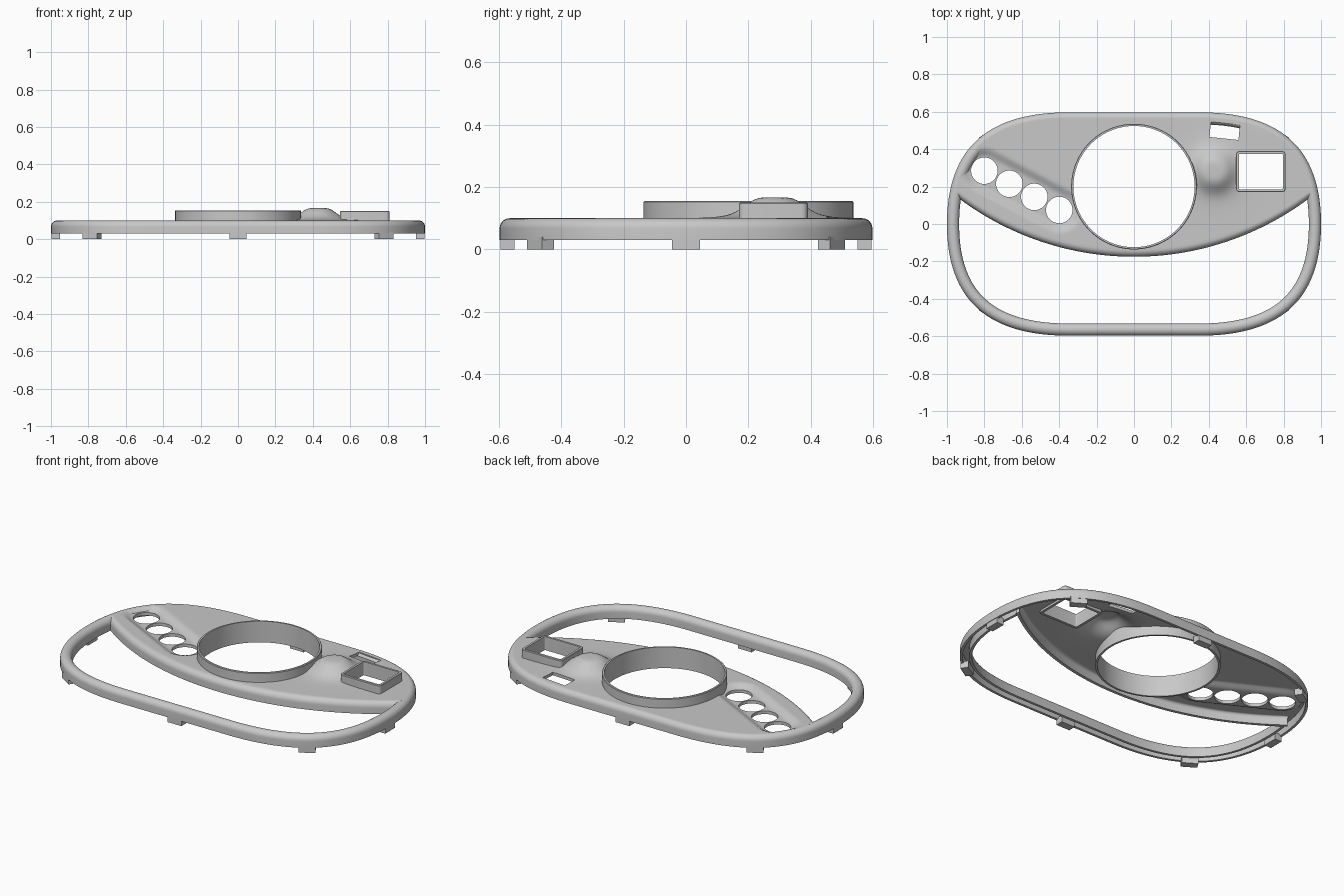
import bpy, bmesh, math
from mathutils import Vector, Matrix
from mathutils.geometry import interpolate_bezier

if "Cube" in bpy.data.objects:
    bpy.data.objects.remove(bpy.data.objects["Cube"])

SHADE = (0.58, 0.58, 0.58, 1)
grey = bpy.data.materials.new("satin grey")
grey.use_nodes = True
grey.diffuse_color = SHADE
grey.node_tree.nodes["Principled BSDF"].inputs["Base Color"].default_value = SHADE

BASE, TOP, RIM = 0.03, 0.1, 0.065
CREST = RIM / 2
DIAL = (0, 0.2)
BUTTONS = [Vector((-0.8 + 0.1335 * i, 0.285 - 0.07 * i)) for i in range(4)]


def add_object(name, bm, closed=True):
    if closed:
        bmesh.ops.recalc_face_normals(bm, faces=bm.faces)
    mesh = bpy.data.meshes.new(name)
    bm.to_mesh(mesh)
    bm.free()
    obj = bpy.data.objects.new(name, mesh)
    bpy.context.collection.objects.link(obj)
    mesh.materials.append(grey)
    return obj


def activate(obj):
    bpy.ops.object.select_all(action="DESELECT")
    obj.select_set(True)
    bpy.context.view_layer.objects.active = obj


def smooth(obj):
    activate(obj)
    bpy.ops.object.shade_smooth_by_angle(angle=math.radians(35))


def inset(path, d):
    """Offset a closed counter-clockwise path inwards."""
    out = []
    for i, p in enumerate(path):
        t = (path[(i + 1) % len(path)] - path[i - 1]).normalized()
        out.append(p + Vector((-t.y, t.x)) * d)
    return out


def sweep(name, path, profile, height=lambda p, d, z: z):
    """Sweep a closed (inset, z) section around a closed path."""
    bm = bmesh.new()
    rows = []
    for d, z in profile:
        rows.append([bm.verts.new((p.x, p.y, height(p, d, z))) for p in inset(path, d)])
    for j, row in enumerate(rows):
        prev = rows[j - 1]
        for i in range(len(path)):
            bm.faces.new((prev[i - 1], prev[i], row[i], row[i - 1]))
    smooth(add_object(name, bm))


def circle(center, r, n):
    return [Vector((center[0] + r * math.cos(a), center[1] + r * math.sin(a)))
            for a in (2 * math.pi * i / n for i in range(n))]


def rounded_box(center, w, h, r):
    pts = []
    for k, (sx, sy) in enumerate(((1, 1), (-1, 1), (-1, -1), (1, -1))):
        c = Vector(center) + Vector((sx * (w / 2 - r), sy * (h / 2 - r)))
        for i in range(6):
            a = math.pi / 2 * (k + i / 5)
            pts.append(c + r * Vector((math.cos(a), math.sin(a))))
    return pts


# Outer outline: one quarter curve mirrored to a closed loop
quarter = [Vector(p[:2]) for p in interpolate_bezier(
    Vector((1, 0, 0)), Vector((1, 0.38, 0)), Vector((0.81, 0.597, 0)), Vector((0.35, 0.597, 0)), 40)]
half = quarter + [Vector((x, 0.597)) for x in (0.2, 0.07)]
half += [Vector((-p.x, p.y)) for p in reversed(half)]
outline = half + [Vector((p.x, -p.y)) for p in reversed(half[1:-1])]


def lower_edge(x):
    """Arc along the lower edge of the face plate."""
    radius = 1.56
    return radius - 0.175 - math.sqrt(radius * radius - x * x)


# Rim: rounded channel, opening into the plate on the upper side
arc = [(CREST - CREST * math.cos(a), TOP - CREST * (1 - math.sin(a)))
       for a in (math.pi * i / 14 for i in range(15))]
section = [(0, BASE)] + arc + [(RIM, BASE), (0.05, BASE), (0.05, 0.08), (0.015, 0.08), (0.015, BASE)]


def rim_height(p, d, z):
    return max(z, 0.082) if d > 0.04 and p.y > lower_edge(p.x) else z


sweep("rim", outline, section, rim_height)

# Face plate: curved sheet with a dome and a shallow trough
crest = [p for p in inset(outline, CREST) if p.y > 0]
crest.sort(key=lambda p: p.x)


def upper_edge(x):
    for a, b in zip(crest, crest[1:]):
        if a.x <= x <= b.x:
            return a.y + (b.y - a.y) * (x - a.x) / max(b.x - a.x, 1e-6)
    return crest[0].y


def relief(x, y):
    p = Vector((x, y))
    r = (p - Vector((0.43, 0.285))).length
    dome = 0.067 / (1 + (r / 0.105) ** 4.5)
    a, b = BUTTONS[0], BUTTONS[-1]
    t = min(1, max(0, (p - a).dot(b - a) / (b - a).length_squared))
    s = min(1, max(0, (0.125 - (p - a.lerp(b, t)).length) / 0.055))
    fade = min(1, max(0, (upper_edge(x) - y) / 0.03))
    return (dome - 0.022 * s * s * (3 - 2 * s)) * fade


bm = bmesh.new()
columns, steps, reach = 140, 56, 0.95
grid = []
for i in range(columns + 1):
    x = reach * (2 * i / columns - 1)
    lo = lower_edge(x)
    hi = max(upper_edge(x), lo + 0.003)
    f = min(0.035, 0.4 * (hi - lo))
    pts = [(lo, BASE)]
    for k in range(8):
        a = math.pi / 2 * k / 7
        pts.append((lo + f * (1 - math.cos(a)), TOP - 0.035 * (1 - math.sin(a))))
    pts += [(lo + f + (hi - lo - f) * k / steps, TOP) for k in range(1, steps + 1)]
    grid.append([bm.verts.new((x, y, z + (relief(x, y) if j else 0))) for j, (y, z) in enumerate(pts)])
for a, b in zip(grid, grid[1:]):
    for j in range(len(a) - 1):
        bm.faces.new((a[j], b[j], b[j + 1], a[j + 1]))
plate = add_object("face_plate", bm, closed=False)
shell = plate.modifiers.new("shell", "SOLIDIFY")
shell.thickness = 0.018
shell.offset = -1

# Openings: dial, buttons, display and a tilted slot
bm = bmesh.new()


def cut_prism(path):
    bottom = bm.faces.new([bm.verts.new((p.x, p.y, -0.1)) for p in path])
    top = bmesh.ops.extrude_face_region(bm, geom=[bottom])["geom"]
    bmesh.ops.translate(bm, vec=(0, 0, 0.4), verts=[v for v in top if isinstance(v, bmesh.types.BMVert)])


cut_prism(circle(DIAL, 0.329, 96))
for b in BUTTONS:
    cut_prism(circle(b, 0.071, 40))
cut_prism(rounded_box((0.678, 0.28), 0.25, 0.205, 0.008))
tilt = Matrix.Rotation(math.radians(-6), 2)
cut_prism([Vector((0.485, 0.498)) + tilt @ Vector((sx * 0.078, sy * 0.041))
           for sx, sy in ((1, 1), (-1, 1), (-1, -1), (1, -1))])
cutter = add_object("opening_cutter", bm)
cutter.hide_render = True
cut = plate.modifiers.new("openings", "BOOLEAN")
cut.operation = "DIFFERENCE"
cut.solver = "EXACT"
cut.object = cutter
activate(plate)
for name in ("shell", "openings"):
    bpy.ops.object.modifier_apply(modifier=name)
bpy.data.objects.remove(cutter)
smooth(plate)

# Raised collars around the dial and the display
sweep("dial_collar", circle(DIAL, 0.336, 96),
      [(0, BASE), (0, 0.152), (0.003, 0.155), (0.012, 0.155), (0.012, BASE)])
sweep("display_collar", rounded_box((0.678, 0.28), 0.265, 0.22, 0.02),
      [(0, 0.07), (0, 0.147), (0.003, 0.15), (0.015, 0.15), (0.015, 0.07)])

# Mounting tabs below the rim
spots = [(0, 0.572, 0), (0, -0.572, 0), (0.974, 0, 90), (-0.974, 0, 90)]
spots += [(sx * 0.78, sy * 0.466, -sx * sy * 32) for sx in (1, -1) for sy in (1, -1)]
for i, (x, y, angle) in enumerate(spots):
    bm = bmesh.new()
    place = Matrix.Translation((x, y, 0.02)) @ Matrix.Rotation(math.radians(angle), 4, "Z")
    bmesh.ops.create_cube(bm, size=1, matrix=place @ Matrix.Diagonal((0.09, 0.045, 0.04, 1)))
    add_object(f"mounting_tab_{i + 1}", bm)
